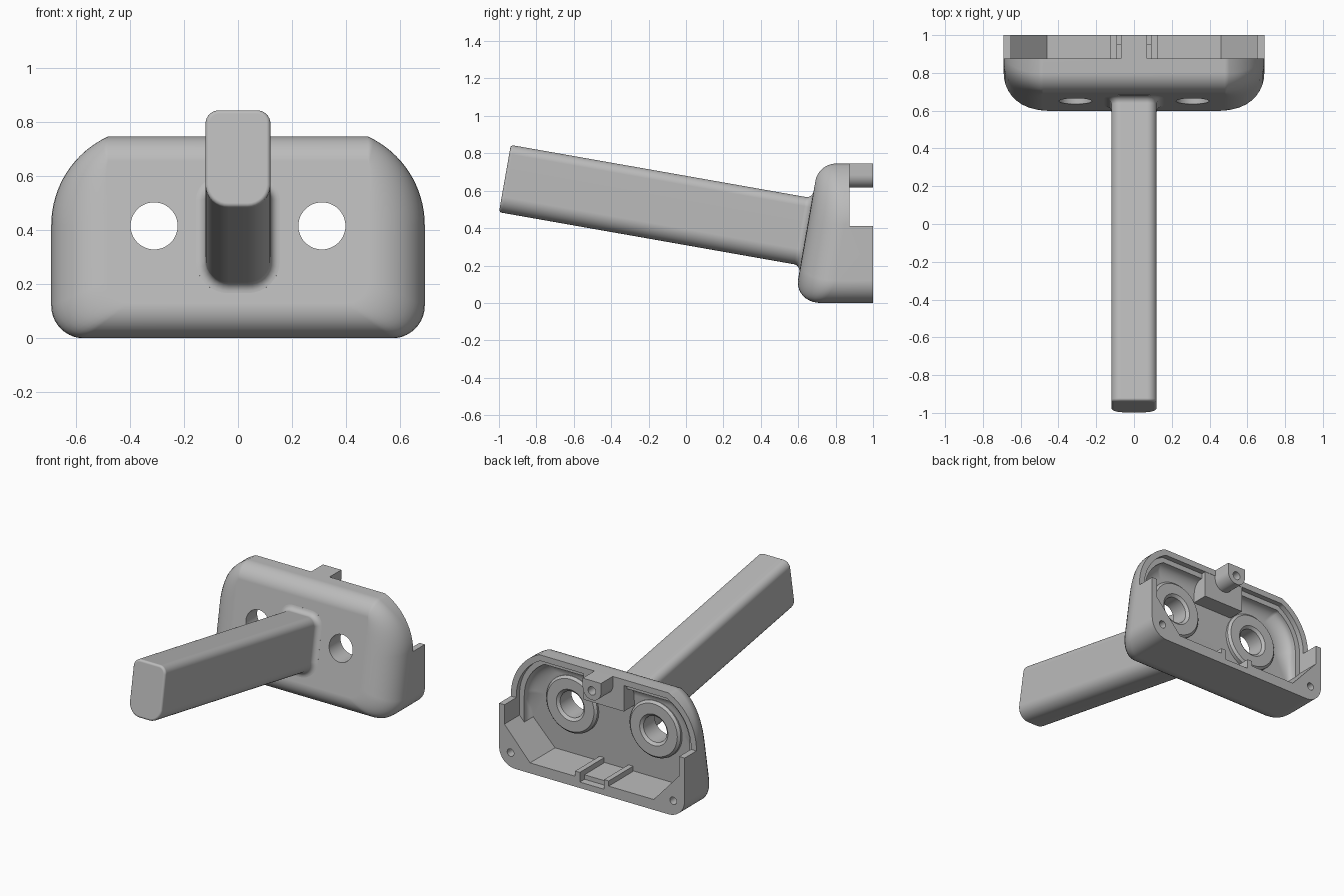
import bpy, bmesh
from math import sin, cos, asin, pi, radians

cube = bpy.data.objects.get("Cube")
if cube:
    bpy.data.objects.remove(cube, do_unlink=True)

grey = bpy.data.materials.new("light_grey")
grey.use_nodes = True
grey.diffuse_color = (0.5, 0.5, 0.5, 1)
grey.node_tree.nodes["Principled BSDF"].inputs["Base Color"].default_value = (0.5, 0.5, 0.5, 1)


def loft(name, rings, closed=False):
    """Skin a list of equal-length point rings, capped unless closed on itself."""
    bm = bmesh.new()
    rows = [[bm.verts.new(p) for p in ring] for ring in rings]
    n = len(rows[0])
    pairs = list(zip(rows, rows[1:]))
    if closed:
        pairs.append((rows[-1], rows[0]))
    else:
        bm.faces.new(rows[0])
        bm.faces.new(rows[-1])
    for a, b in pairs:
        for i in range(n):
            j = (i + 1) % n
            bm.faces.new((a[i], a[j], b[j], b[i]))
    bmesh.ops.remove_doubles(bm, verts=bm.verts, dist=1e-5)
    bmesh.ops.recalc_face_normals(bm, faces=bm.faces)
    mesh = bpy.data.meshes.new(name)
    bm.to_mesh(mesh)
    bm.free()
    mesh.materials.append(grey)
    ob = bpy.data.objects.new(name, mesh)
    bpy.context.collection.objects.link(ob)
    return ob


def box(name, x0, x1, y0, y1, z0, z1):
    return loft(name, [[(x0, y, z0), (x1, y, z0), (x1, y, z1), (x0, y, z1)] for y in (y0, y1)])


def circle(x, y, z, r, n=48):
    return [(x + r * cos(2 * pi * i / n), y, z + r * sin(2 * pi * i / n)) for i in range(n)]


def rod(x, z, r, y0, y1):
    return loft("cutter", [circle(x, y, z, r) for y in (y0, y1)])


def mirrored(half):
    return half + [(-x, y, z) for x, y, z in reversed(half)]


def cut(ob, cutters):
    bpy.context.view_layer.objects.active = ob
    for c in cutters:
        mod = ob.modifiers.new("cut", 'BOOLEAN')
        mod.operation, mod.solver, mod.object = 'DIFFERENCE', 'EXACT', c
        bpy.ops.object.modifier_apply(modifier=mod.name)
        bpy.data.objects.remove(c, do_unlink=True)


def smooth(ob):
    bpy.ops.object.select_all(action='DESELECT')
    ob.select_set(True)
    bpy.context.view_layer.objects.active = ob
    bpy.ops.object.shade_smooth_by_angle(angle=radians(32))
    mod = ob.modifiers.new("flat_faces", 'WEIGHTED_NORMAL')
    mod.keep_sharp = True


SLOPE = math_slope = sin(radians(10)) / cos(radians(10))
W, H, R, ARC_Z = 0.69, 0.745, 0.36, 0.418   # half width, height, shoulder arc


def shoulder(d, n=16):
    """Big upper corner arc, inset by d: x, z, angle, share of the turn."""
    end = asin((H - d - ARC_Z) / (R - d))
    for i in range(n + 1):
        a = end * i / n
        yield W - R + (R - d) * cos(a), ARC_Z + (R - d) * sin(a), a, i / n


def outer_ring(a):
    k, half = 1 - sin(a), []
    for i in range(11):                      # lower corner
        t = pi / 2 * (i / 10 - 1)
        x, z = 0.57 + 0.12 * cos(t), 0.12 + 0.12 * sin(t)
        zz = z + 0.13 * k * (1 - z / ARC_Z)
        depth = 0.143 + 0.057 * cos(t) ** 2
        half.append((x * (1 - 0.21 / W * k), 0.577 + SLOPE * zz + depth * (1 - cos(a)), zz))
    for x, z, t, f in shoulder(0):           # upper corner
        zz = z - 0.09 * k * sin(f * pi / 2)
        depth = 0.092 + 0.108 * cos(f * pi / 2) ** 2
        half.append((x - 0.21 * k * cos(f * pi / 2), 0.577 + SLOPE * zz + depth * (1 - cos(a)), zz))
    return mirrored(half)


def cavity_ring(d, side, a=pi / 2, y=None):
    """Hollow with flat floor, slanted lower corners and rounded shoulders."""
    k = 1 - sin(a)
    pts = [(0.46, 0.07, 0), (side, 0.07 + (side - 0.46) * 1.105, 0)]
    pts += [(x - 0.1 * k * cos(t), z - 0.08 * k * sin(t), 0.06) for x, z, t, f in shoulder(d)]
    return mirrored([(x, 0.73 + 0.06 * z + dep * (1 - cos(a)) if y is None else y, z)
                     for x, z, dep in pts])


# Housing shell with rounded, leaning front
steps = [pi / 2 * i / 10 for i in range(11)]
back = [(x, 1.0, z) for x, y, z in outer_ring(pi / 2)]
body = loft("housing", [outer_ring(a) for a in steps] + [back])
hollow = loft("cutter", [cavity_ring(0.075, 0.615, a) for a in steps] +
              [cavity_ring(0.075, 0.615, y=0.84), cavity_ring(0.04, 0.65, y=0.84),
               cavity_ring(0.04, 0.65, y=1.1)])
cutters = [hollow, box("cutter", -1, 1, 0.875, 1.2, 0.41, 1),
           box("cutter", -0.09, 0.09, 0.95, 1.2, 0.04, 0.1)]
for s in (-1, 1):
    cutters += [rod(s * 0.31, 0.415, 0.087, 0.4, 1.2), rod(s * 0.605, 0.10, 0.025, 0.85, 1.2)]
cut(body, cutters)
smooth(body)

# Raised collars round the two through holes
collar = [(0.087, 0.72), (0.19, 0.72), (0.19, 0.77), (0.175, 0.785), (0.105, 0.785), (0.087, 0.77)]
for s, side in ((-1, "right"), (1, "left")):
    smooth(loft("hole_collar_" + side, [circle(s * 0.31, y, 0.415, r) for r, y in collar], True))
    # Floor ribs
    x0, x1 = sorted((s * 0.09, s * 0.125))
    box("floor_rib_" + side, x0, x1, 0.74, 1.0, 0.06, 0.105)

# Upper mounting block and its rounded screw tab
box("mount_block", -0.15, 0.15, 0.75, 0.873, 0.53, 0.708)
tab_half = [(0.068 * sin(t), 0.683 - 0.068 * cos(t)) for t in [pi / 2 * i / 10 for i in range(1, 11)]]
tab_half.append((0.068, H))
tab = loft("screw_tab", [mirrored([(x, y, z) for x, z in tab_half]) for y in (0.868, 1.0)])
cut(tab, [rod(0, 0.677, 0.028, 0.92, 1.2)])
smooth(tab)


# Sloping handle with a softened tip and a flared root
def handle_ring(u, grow):
    half = []
    for r, x, v, start in ((0.085, 0.12, 0, -pi / 2), (0.05, 0.12, 0.365, 0)):
        cv = v + r if v == 0 else v - r
        for i in range(9):
            t = start + pi / 2 * i / 8
            half.append((x - r + (r + grow) * cos(t), cv + (r + grow) * sin(t)))
    c, s = cos(radians(10)), sin(radians(10))
    return mirrored([(x, -1 + u * c + v * s, 0.485 - u * s + v * c) for x, v in half])


quarter = [pi / 2 * i / 6 for i in range(7)]
rings = [handle_ring(0.015 * (1 - sin(t)), -0.015 * (1 - cos(t))) for t in reversed(quarter)]
rings = [handle_ring(0.015 * (1 - cos(t)), -0.015 * (1 - sin(t))) for t in quarter]
rings += [handle_ring(1.602 + 0.035 * sin(t), 0.035 * (1 - cos(t))) for t in quarter]
rings.append(handle_ring(1.67, 0.035))
smooth(loft("handle", rings))
